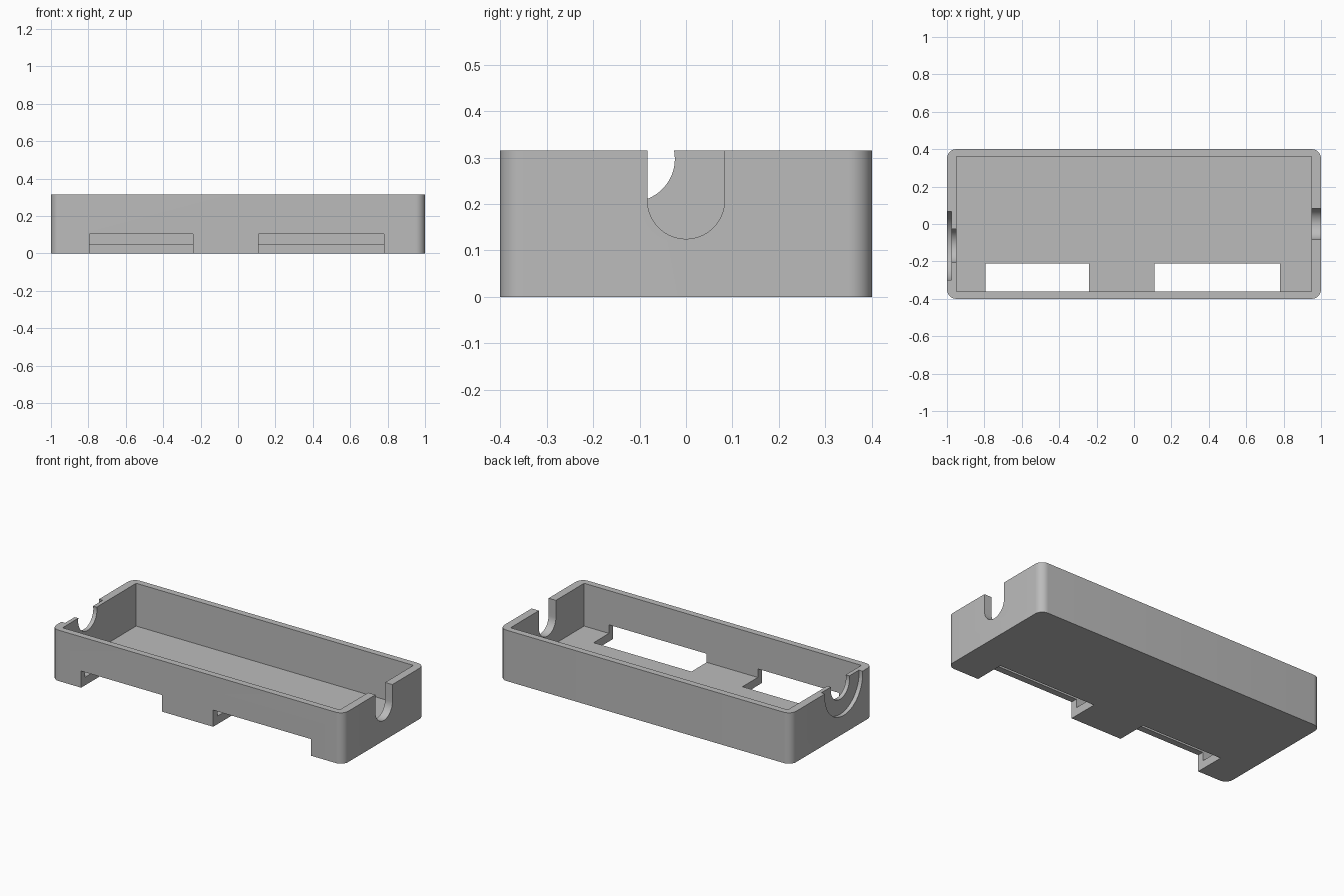
import bpy, bmesh
from math import radians
from mathutils import Matrix

if "Cube" in bpy.data.objects:
    bpy.data.objects.remove(bpy.data.objects["Cube"], do_unlink=True)

H = 0.315        # case height
FLOOR = 0.05     # floor thickness

grey = bpy.data.materials.new("plain grey")
grey.use_nodes = True
colour = (0.5, 0.5, 0.5, 1)
grey.diffuse_color = colour
grey.node_tree.nodes["Principled BSDF"].inputs["Base Color"].default_value = colour


def add_object(name, bm):
    mesh = bpy.data.meshes.new(name)
    bmesh.ops.recalc_face_normals(bm, faces=bm.faces)
    bm.to_mesh(mesh)
    bm.free()
    mesh.materials.append(grey)
    obj = bpy.data.objects.new(name, mesh)
    bpy.context.collection.objects.link(obj)
    return obj


def box(name, x, y, z, corner=0):
    """Box from (min, max) ranges, with optional rounded upright edges."""
    bm = bmesh.new()
    bmesh.ops.create_cube(bm, size=1)
    for v in bm.verts:
        v.co = [r[0] if c < 0 else r[1] for c, r in zip(v.co, (x, y, z))]
    if corner:
        upright = [e for e in bm.edges
                   if abs(e.verts[0].co.z - e.verts[1].co.z) > 0.01]
        bmesh.ops.bevel(bm, geom=upright, offset=corner, segments=10,
                        profile=0.5, affect='EDGES')
    return add_object(name, bm)


def disc(name, x, y, z, radius):
    """Cylinder lying along x over the given x range."""
    bm = bmesh.new()
    place = Matrix.Translation(((x[0] + x[1]) / 2, y, z)) @ Matrix.Rotation(radians(90), 4, 'Y')
    bmesh.ops.create_cone(bm, cap_ends=True, segments=64, radius1=radius,
                          radius2=radius, depth=x[1] - x[0], matrix=place)
    return add_object(name, bm)


# Case body with rounded upright corners
case = box("open_case", (-1, 1), (-0.4, 0.4), (0, H), corner=0.05)

cutters = [
    # Inside of the tray
    box("cavity_cutter", (-0.95, 0.95), (-0.36, 0.36), (FLOOR, 0.5)),
    # Two openings through the floor and the lower front wall
    box("small_opening_cutter", (-0.795, -0.24), (-0.5, -0.21), (-0.1, 0.103)),
    box("large_opening_cutter", (0.11, 0.78), (-0.5, -0.21), (-0.1, 0.103)),
    # Round-bottomed slot in the left end
    disc("slot_round_cutter", (0.9, 1.1), 0, 0.208, 0.083),
    box("slot_straight_cutter", (0.9, 1.1), (-0.083, 0.083), (0.208, 0.5)),
    # Stepped round hole in the right end
    disc("socket_hole_cutter", (-1.1, -0.9), -0.116, 0.297, 0.092),
    disc("socket_recess_cutter", (-1.1, -0.975), -0.116, 0.297, 0.185),
]
for cutter in cutters:
    cut = case.modifiers.new(cutter.name, 'BOOLEAN')
    cut.operation = 'DIFFERENCE'
    cut.solver = 'EXACT'
    cut.object = cutter

# Apply the cuts and remove the helpers
bpy.context.view_layer.objects.active = case
case.select_set(True)
for cut in list(case.modifiers):
    bpy.ops.object.modifier_apply(modifier=cut.name)
for cutter in cutters:
    bpy.data.objects.remove(cutter, do_unlink=True)

bpy.ops.object.select_all(action='DESELECT')
case.select_set(True)
bpy.ops.object.shade_smooth_by_angle(angle=radians(30))
